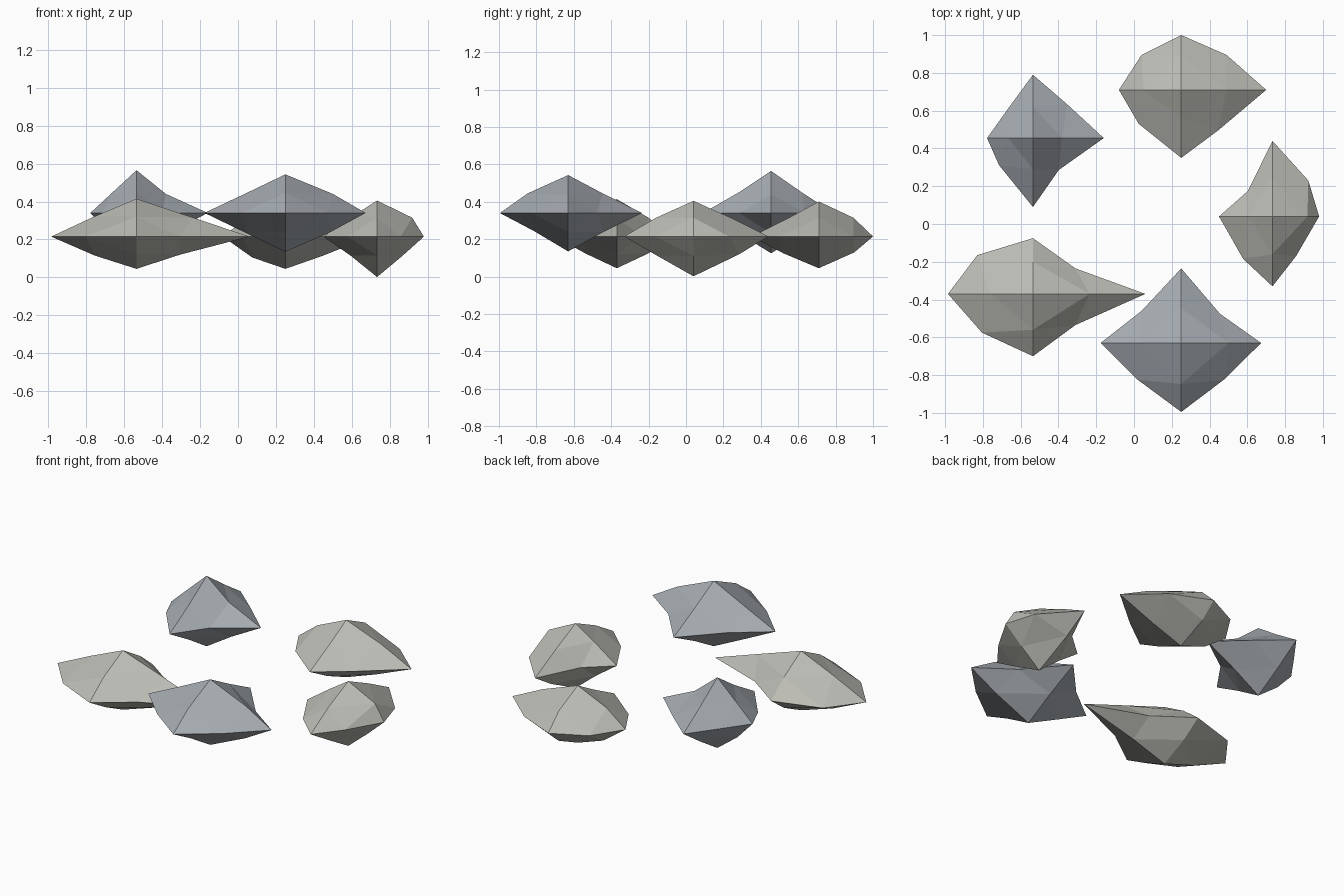
import bpy, bmesh
from itertools import product

if "Cube" in bpy.data.objects:
    bpy.data.objects.remove(bpy.data.objects["Cube"])


def material(name, rgb):
    m = bpy.data.materials.new(name)
    m.diffuse_color = (*rgb, 1)
    m.use_nodes = True
    m.node_tree.nodes["Principled BSDF"].inputs["Base Color"].default_value = m.diffuse_color
    return m


WARM = material("warm_stone", (0.50, 0.50, 0.46))
COOL = material("cool_stone", (0.38, 0.41, 0.44))
QUADS = ((1, 1), (-1, 1), (-1, -1), (1, -1))


def rock(name, centre, mat, tips, xy, xz, yz):
    """Irregular octahedron, each edge split once.
    tips: reach along +x -x +y -y +z -z; xy/xz/yz: edge points per quadrant."""
    bm = bmesh.new()
    verts = {}

    def add(key, offset):
        verts[key] = bm.verts.new([c + k * o for c, k, o in zip(centre, key, offset)])

    for i, reach in enumerate(tips):
        key = [0, 0, 0]
        key[i // 2] = 1 if i % 2 == 0 else -1
        add(tuple(key), (reach,) * 3)
    for (a, b), points in (((0, 1), xy), ((0, 2), xz), ((1, 2), yz)):
        for (sa, sb), (pa, pb) in zip(QUADS, points):
            key, off = [0, 0, 0], [0, 0, 0]
            key[a], key[b], off[a], off[b] = sa, sb, pa, pb
            add(tuple(key), off)

    # four triangles in each octant
    for x, y, z in product((1, -1), repeat=3):
        X, Y, Z = (x, 0, 0), (0, y, 0), (0, 0, z)
        XY, XZ, YZ = (x, y, 0), (x, 0, z), (0, y, z)
        for tri in ((X, XY, XZ), (Y, YZ, XY), (Z, XZ, YZ), (XY, YZ, XZ)):
            if x * y * z < 0:
                tri = tri[::-1]
            bm.faces.new([verts[k] for k in tri])

    mesh = bpy.data.meshes.new(name)
    bm.to_mesh(mesh)
    bm.free()
    mesh.materials.append(mat)
    obj = bpy.data.objects.new(name, mesh)
    bpy.context.collection.objects.link(obj)


# ring of five floating rocks
rock("back_rock", (.25, .71, .215), WARM, (.45, .33, .29, .36, .187, .17),
     ((.24, .185), (.21, .185), (.225, .18), (.195, .215)),
     ((.24, .10), (.20, .10), (.175, .11), (.20, .10)),
     ((.185, .10), (.15, .105), (.19, .09), (.19, .085)))
rock("back_left_rock", (-.535, .455, .34), COOL, (.375, .243, .335, .365, .225, .215),
     ((.18, .18), (.125, .165), (.18, .143), (.137, .169)),
     ((.155, .10), (.13, .105), (.14, .11), (.17, .11)),
     ((.165, .11), (.165, .115), (.17, .11), (.17, .11)))
rock("right_rock", (.733, .04, .215), WARM, (.247, .283, .40, .37, .19, .213),
     ((.19, .19), (.13, .135), (.155, .225), (.125, .21)),
     ((.185, .10), (.125, .11), (.14, .10), (.13, .105)),
     ((.20, .10), (.20, .10), (.20, .10), (.245, .095)))
rock("front_left_rock", (-.535, -.37, .215), WARM, (.595, .45, .295, .33, .20, .17),
     ((.225, .135), (.295, .205), (.27, .205), (.225, .165)),
     ((.30, .10), (.225, .105), (.22, .10), (.23, .095)),
     ((.17, .10), (.19, .105), (.17, .09), (.17, .09)))
rock("front_rock", (.25, -.63, .34), COOL, (.423, .427, .395, .365, .203, .205),
     ((.205, .155), (.21, .17), (.23, .195), (.225, .195)),
     ((.25, .10), (.215, .10), (.21, .105), (.24, .10)),
     ((.185, .105), (.217, .105), (.185, .095), (.19, .10)))
